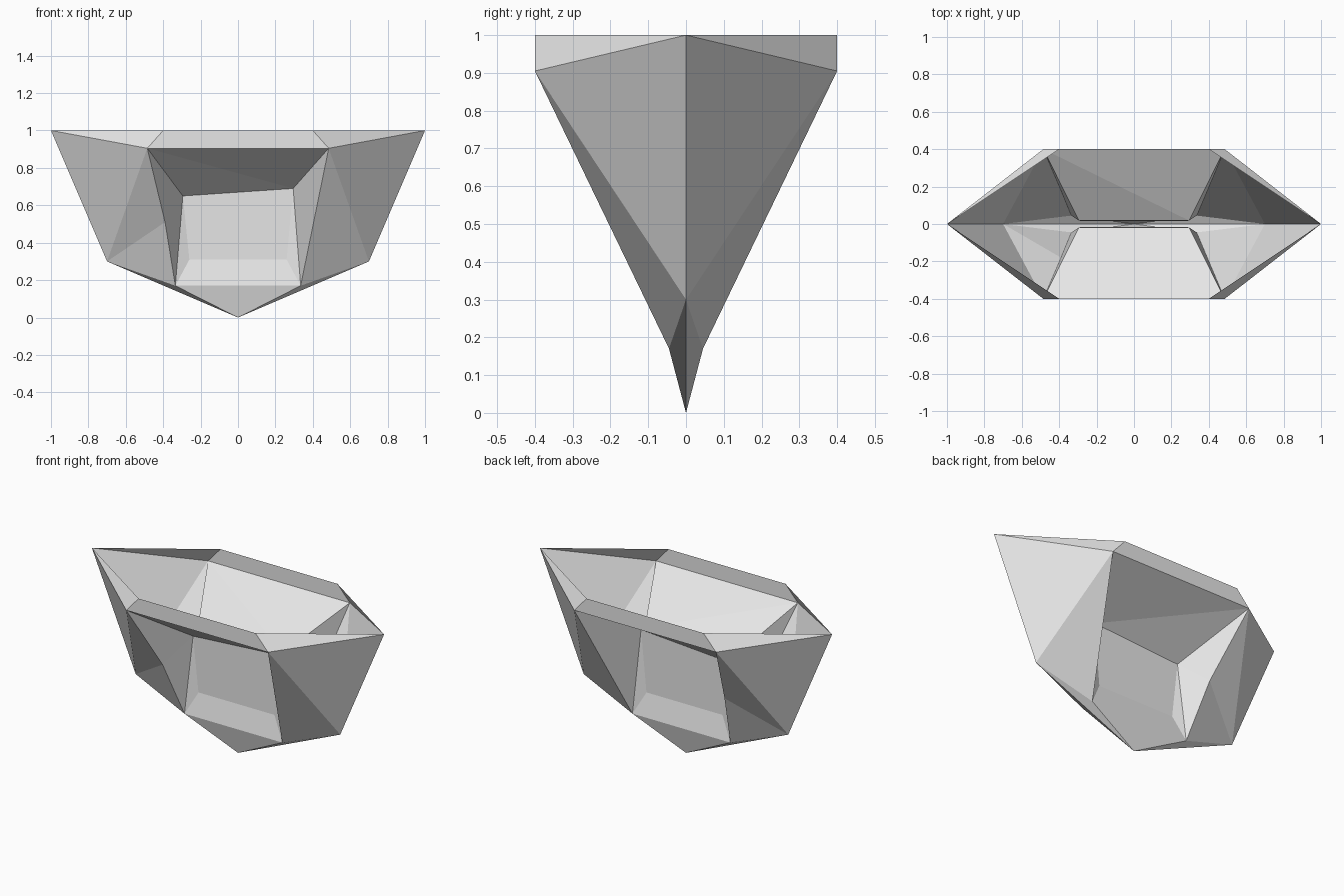
import bpy, bmesh

cube = bpy.data.objects.get("Cube")
if cube:
    bpy.data.objects.remove(cube, do_unlink=True)

# Single flat stone grey
grey = bpy.data.materials.new("stone_grey")
grey.use_nodes = True
colour = (0.8, 0.8, 0.8, 1)
grey.diffuse_color = colour
grey.node_tree.nodes["Principled BSDF"].inputs["Base Color"].default_value = colour

# Named corners of the front half; suffix r is -x, l is +x
bm = bmesh.new()
corners = {"keel": bm.verts.new((0, 0, 0))}


def pair(name, x, y, z):
    """Add a corner on both sides."""
    for suffix, sign in (("r", -1), ("l", 1)):
        corners[name + suffix] = bm.verts.new((sign * x, y, z))


pair("tip", 1, 0, 1)
pair("rim", 0.4, -0.4, 1)
pair("brow", 0.485, -0.4, 0.905)
pair("hip", 0.7, 0, 0.3)
pair("foot", 0.335, -0.045, 0.17)
pair("sill", 0.26, -0.015, 0.31)
pair("inner", 0.295, -0.018, 0.67)
corners["innerr"].co.z = 0.65
corners["innerl"].co.z = 0.69
corners["knuckle"] = bm.verts.new((-0.39, -0.18, 0.51))


def face(names):
    bm.faces.new([corners[n] for n in names.split()])


# Facets that repeat on both sides
for s in "rl":
    face(f"tip{s} rim{s} brow{s}")
    face(f"tip{s} brow{s} hip{s}")
    face(f"hip{s} foot{s} keel")
    face(f"inner{s} sill{s} foot{s}")

# Plain flank and recess cheek on the left
face("browl footl hipl")
face("browl innerl footl")

# Dented flank and recess cheek on the right
face("browr knuckle hipr")
face("knuckle footr hipr")
face("browr innerr knuckle")
face("innerr footr knuckle")

# Rim band, recess ceiling, panel, sill and lower wedge
face("rimr riml browl browr")
face("browr browl innerl")
face("browr innerl innerr")
face("innerr innerl silll sillr")
face("sillr silll footl footr")
face("footr footl keel")

bmesh.ops.recalc_face_normals(bm, faces=bm.faces)
bm.faces.ensure_lookup_table()
# Face the front half outward, judged by the rim band
band = next(f for f in bm.faces if corners["rimr"] in f.verts and corners["riml"] in f.verts)
if band.normal.y > 0:
    bmesh.ops.reverse_faces(bm, faces=bm.faces)

mesh = bpy.data.meshes.new("faceted_shell")
bm.to_mesh(mesh)
bm.free()
mesh.materials.append(grey)
shell = bpy.data.objects.new("faceted_shell", mesh)
bpy.context.collection.objects.link(shell)

# Back half
mirror = shell.modifiers.new("back_half", 'MIRROR')
mirror.use_axis = (False, True, False)
mirror.use_clip = True
mirror.merge_threshold = 0.001
